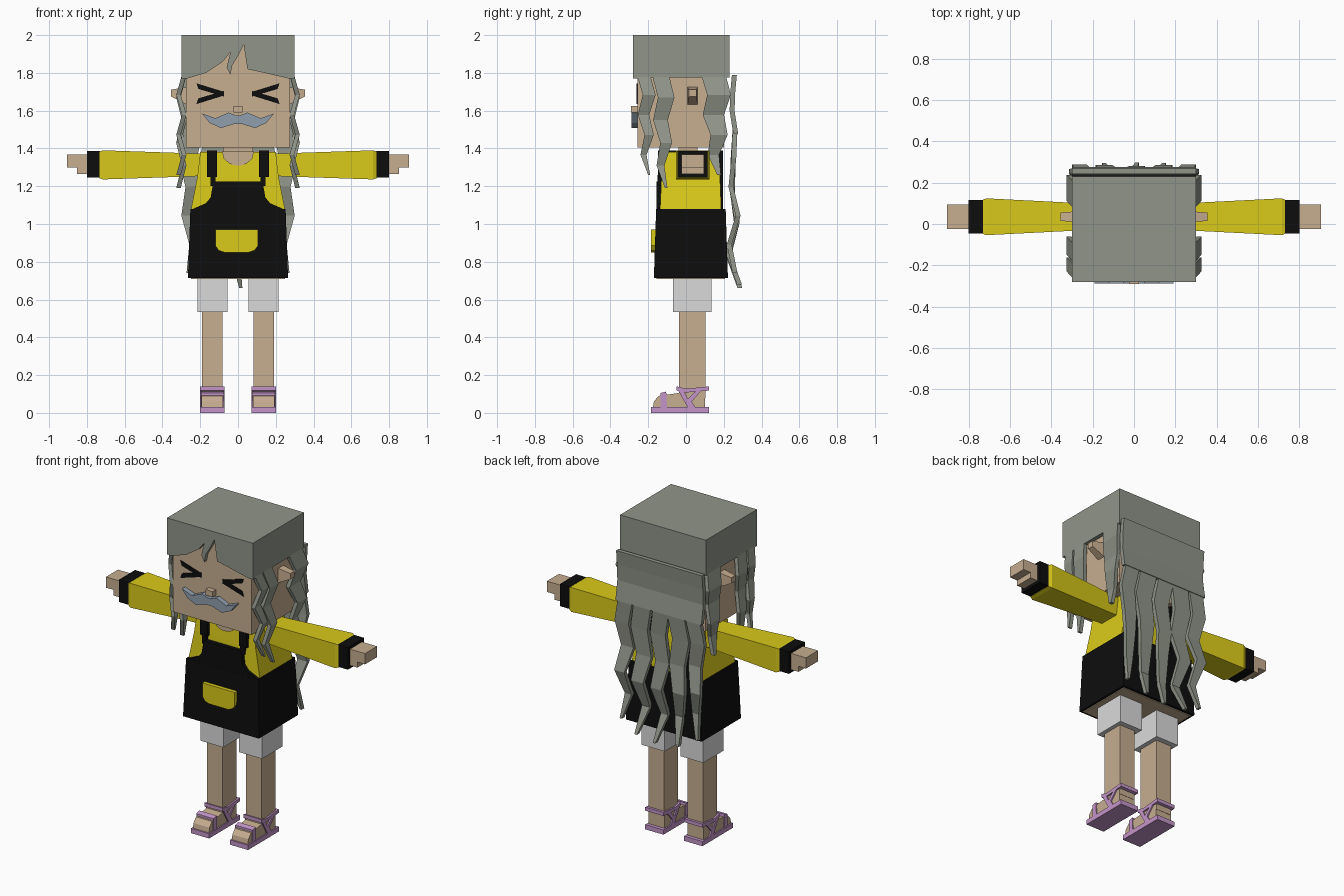
import bpy
import bmesh
from math import cos

default = bpy.data.objects.get("Cube")
if default:
    bpy.data.objects.remove(default, do_unlink=True)


def material(name, red, green, blue):
    colour = (red, green, blue, 1)
    mat = bpy.data.materials.new(name)
    mat.use_nodes = True
    mat.diffuse_color = colour
    mat.node_tree.nodes["Principled BSDF"].inputs["Base Color"].default_value = colour
    return mat


hair = material("grey hair", .28, .3, .25)
skin = material("skin", .57, .42, .28)
yellow = material("yellow cloth", .7, .59, .01)
black = material("black cloth", .004, .004, .004)
white = material("white cloth", .7, .7, .7)
whisker = material("blue grey moustache", .28, .35, .42)
purple = material("purple sandal", .55, .3, .58)


def loft(name, mat, rings):
    """Skin a closed solid over a row of matching rings."""
    bm = bmesh.new()
    rows = [[bm.verts.new(point) for point in ring] for ring in rings]
    count = len(rows[0])
    for low, high in zip(rows, rows[1:]):
        for i in range(count):
            j = (i + 1) % count
            bm.faces.new((low[i], low[j], high[j], high[i]))
    bm.faces.new(rows[0])
    bm.faces.new(rows[-1])
    bmesh.ops.recalc_face_normals(bm, faces=bm.faces[:])
    mesh = bpy.data.meshes.new(name)
    bm.to_mesh(mesh)
    bm.free()
    mesh.materials.append(mat)
    obj = bpy.data.objects.new(name, mesh)
    bpy.context.collection.objects.link(obj)
    return obj


def level_ring(z, half_x, front, back, x=0):
    """Horizontal rectangle."""
    return [(x - half_x, front, z), (x + half_x, front, z),
            (x + half_x, back, z), (x - half_x, back, z)]


def arm_ring(x, half_y, half_z, y=.035, z=1.313):
    """Upright rectangle across the arm."""
    return [(x, y - half_y, z - half_z), (x, y + half_y, z - half_z),
            (x, y + half_y, z + half_z), (x, y - half_y, z + half_z)]


def box(name, mat, half_x, front, back, bottom, top, x=0):
    return loft(name, mat, [level_ring(z, half_x, front, back, x) for z in (bottom, top)])


def front_plate(name, mat, front, back, outline):
    return loft(name, mat, [[(x, y, z) for x, z in outline] for y in (front, back)])


def side_plate(name, mat, centre, half_x, outline):
    return loft(name, mat, [[(x, y, z) for y, z in outline]
                            for x in (centre - half_x, centre + half_x)])


def symmetric(half):
    return half + [(-x, z) for x, z in reversed(half)]


# Head, neck and face
box("head", skin, .275, -.256, .2, 1.405, 1.97)
box("neck", skin, .08, -.04, .06, 1.3, 1.42)
box("nose", skin, .025, -.29, -.25, 1.59, 1.625)
front_plate("moustache", whisker, -.288, -.25, symmetric([
    (.01, 1.575), (.05, 1.59), (.12, 1.56), (.19, 1.585),
    (.15, 1.535), (.09, 1.508), (.02, 1.53)]))

# Hair cap with a ragged fringe
box("hair_cap", hair, .3, -.25, .23, 1.775, 2)
front_plate("hair_fringe", hair, -.28, -.249, [
    (-.3, 2), (-.3, 1.77), (-.27, 1.77), (-.17, 1.8), (-.08, 1.86), (-.04, 1.91),
    (-.06, 1.83), (-.04, 1.79), (-.03, 1.84), (0, 1.89), (.03, 1.95),
    (.05, 1.82), (.14, 1.8), (.27, 1.77), (.3, 1.77), (.3, 2)])


# Long wavy locks that taper to a tip
def back_ring(z, half, x):
    y = .252 + (2 - z) * .025 * cos((z - 1.05) * 16)
    return level_ring(z, half, y - .013, y + .013, x)


def lock(name, top, bottom, width, make_ring):
    rings = []
    steps = 5
    for i in range(steps + 1):
        t = i / steps
        z = top + (bottom - top) * t
        half = width / 2 * (1 - .85 * t * t)
        sway = .015 if i % 2 else -.015
        rings.append(make_ring(z, half, sway))
    loft(name, hair, rings)


loft("back_hair_panel", hair, [back_ring(z, .3, 0) for z in (1.79, 1.7, 1.6, 1.48)])
lock("middle_back_lock", 1.5, .66, .11, back_ring)

# Shirt, neckline and pinafore dress
loft("shirt", yellow, [level_ring(1.06, .252, -.138, .187),
                       level_ring(1.25, .215, -.13, .18),
                       level_ring(1.38, .2, -.122, .17)])
front_plate("neckline", skin, -.134, -.08, symmetric([
    (.085, 1.383), (.075, 1.345), (.045, 1.32), (.015, 1.31)]))
loft("dress_skirt", black, [level_ring(.715, .265, -.17, .222),
                            level_ring(1.08, .252, -.158, .21)])
box("hips", skin, .25, -.155, .207, .71, .72)
front_plate("dress_bib", black, -.157, -.11, symmetric([
    (.13, 1.225), (.145, 1.14), (.17, 1.11), (.25, 1.075)]))
front_plate("pocket", yellow, -.185, -.155, [
    (x - .007, z) for x, z in symmetric([
        (.113, .97), (.113, .885), (.095, .86), (.065, .85)])])

for side, s in (("left", 1), ("right", -1)):
    def paired(name, mat, x, *extent):
        box(side + "_" + name, mat, *extent, x=s * x)

    # Closed eye drawn with two slanted strokes
    for stroke, d in (("upper", 1), ("lower", -1)):
        front_plate(side + "_eye_" + stroke + "_stroke", black, -.262, -.254, [
            (s * x, 1.69 + d * rise) for x, rise in (
                (.075, .01), (.22, .055), (.21, .025), (.075, -.015))])

    # Wedge-shaped ear
    loft(side + "_ear", skin, [arm_ring(s * .27, .027, .047, z=1.678),
                               arm_ring(s * .355, .02, .018, z=1.693)])

    # Locks beside the face
    for place, y, bottom, width in (
            ("front", -.21, 1.26, .07), ("middle", -.12, 1.19, .09), ("rear", .16, 1.26, .13)):
        def side_ring(z, half, sway):
            centre = y + sway
            return level_ring(z, .012, centre - half, centre + half, s * (.3 + sway))
        lock(side + "_" + place + "_lock", 1.79, bottom, width, side_ring)

    # Locks down the back
    for place, x, bottom, width in (("outer", .25, .74, .1), ("inner", .13, .68, .12)):
        def swaying_ring(z, half, sway):
            return back_ring(z, half, s * (x + sway))
        lock(side + "_" + place + "_back_lock", 1.5, bottom, width, swaying_ring)

    # Dress straps
    paired("front_strap", black, .137, .027, -.147, -.1, 1.25, 1.388)
    paired("strap_tab", black, .132, .014, -.15, -.11, 1.2, 1.26)
    paired("shoulder_strap", black, .137, .027, -.14, .18, 1.37, 1.388)
    paired("back_strap", black, .137, .027, .15, .195, 1.06, 1.388)

    # Flared sleeve, cuff and blocky hand
    loft(side + "_sleeve", yellow, [
        arm_ring(s * x, half_y, half_z) for x, half_y, half_z in (
            (.17, .063, .058), (.3, .068, .063), (.715, .089, .077), (.735, .08, .07))])
    paired("cuff", black, .765, .035, -.046, .115, 1.246, 1.386)
    paired("hand", skin, .84, .065, -.025, .095, 1.3, 1.368)
    paired("thumb", skin, .815, .037, -.025, .095, 1.265, 1.305)

    # Shorts, leg and foot
    paired("shorts_leg", white, .135, .08, -.068, .135, .535, .73)
    paired("leg", skin, .136, .054, -.038, .102, .08, .54)
    side_plate(side + "_foot", skin, s * .136, .056, [
        (-.175, .03), (-.17, .06), (-.145, .09), (-.04, .105), (.1, .11), (.1, .03)])

    # Sandal
    middle = s * .136
    paired("sandal_sole", purple, .136, .064, -.185, .122, 0, .03)
    side_plate(side + "_toe_strap", purple, middle, .061, [
        (-.135, .025), (-.135, .105), (-.105, .113), (-.1, .025)])
    side_plate(side + "_ankle_strap", purple, middle, .064, [
        (-.05, .118), (-.05, .14), (0, .128), (.122, .14), (.122, .118), (0, .108)])
    for edge in (-.06, .06):
        side_plate(side + "_cross_strap", purple, middle + edge, .004, [
            (-.045, .125), (-.015, .125), (.01, .075), (.06, .122),
            (.085, .122), (.03, .06), (.05, .028), (.01, .028)])
